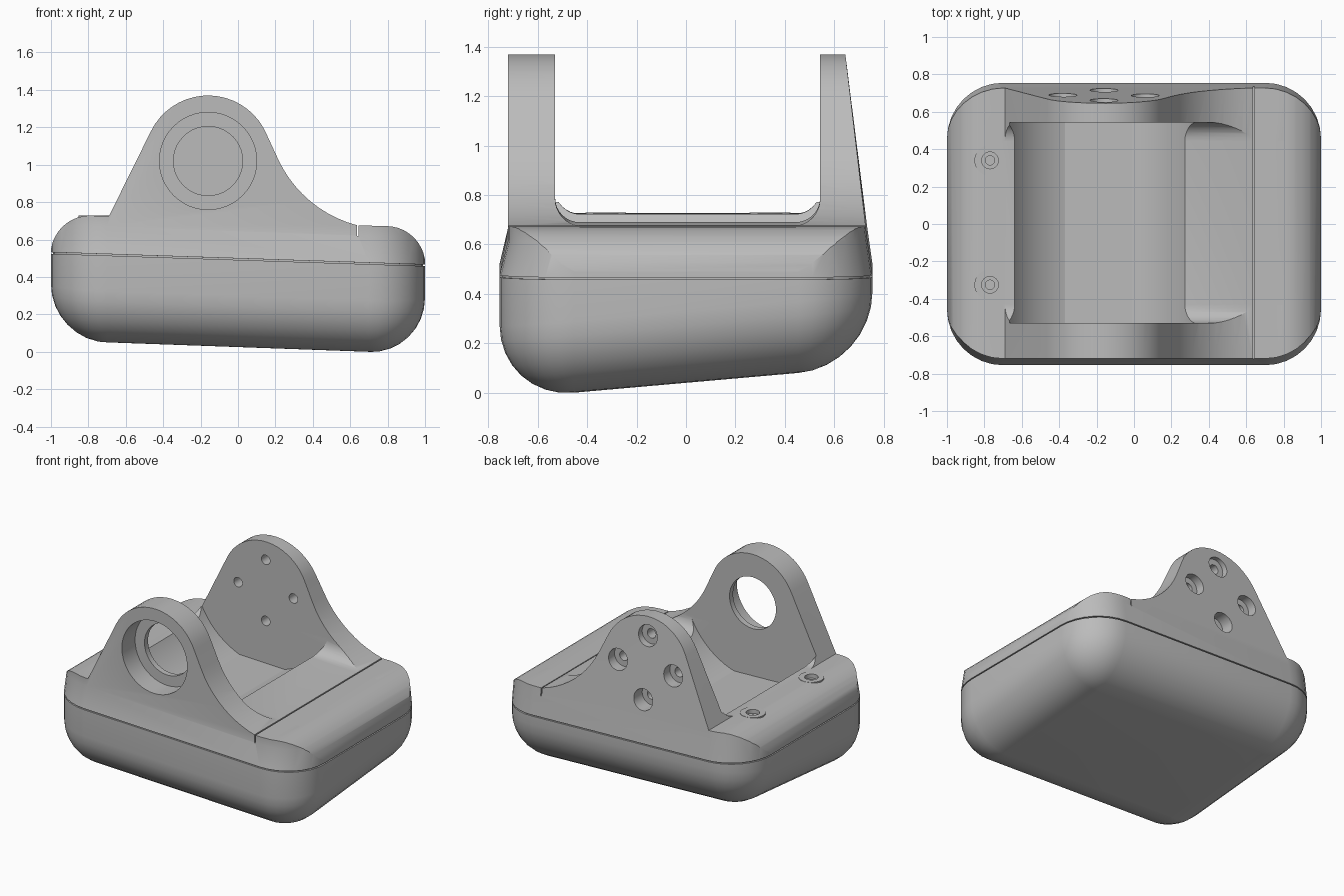
import bpy, bmesh
from math import sin, cos, pi, radians

if "Cube" in bpy.data.objects:
    bpy.data.objects.remove(bpy.data.objects["Cube"])

grey = bpy.data.materials.new("plain_grey")
grey.use_nodes = True
grey.diffuse_color = (0.5, 0.5, 0.5, 1)
grey.node_tree.nodes["Principled BSDF"].inputs["Base Color"].default_value = (0.5, 0.5, 0.5, 1)

AXIS_X, AXIS_Z = -0.16, 1.02    # pivot axis through both ears
TILT = 0.036                    # the deck drops towards +x


def arc(cx, cy, r, a0, a1, n):
    return [(cx + r * cos(radians(a0 + (a1 - a0) * i / n)),
             cy + r * sin(radians(a0 + (a1 - a0) * i / n))) for i in range(n + 1)]


def circle(cx, cy, r, n=40):
    return arc(cx, cy, r, 0, 360, n)[:-1]


def loft(name, rings):
    """Skin closed rings of equal length and cap both ends."""
    bm = bmesh.new()
    rows = [[bm.verts.new(p) for p in ring] for ring in rings]
    n = len(rows[0])
    for low, high in zip(rows, rows[1:]):
        for i in range(n):
            j = (i + 1) % n
            bm.faces.new((low[i], low[j], high[j], high[i]))
    bm.faces.new(rows[0][::-1])
    bm.faces.new(rows[-1])
    bmesh.ops.recalc_face_normals(bm, faces=bm.faces)
    mesh = bpy.data.meshes.new(name)
    bm.to_mesh(mesh)
    bm.free()
    mesh.materials.append(grey)
    obj = bpy.data.objects.new(name, mesh)
    bpy.context.collection.objects.link(obj)
    return obj


def prism(name, pts, axis, a, b):
    place = {"x": lambda p, d: (d, p[0], p[1]),
             "y": lambda p, d: (p[0], d, p[1]),
             "z": lambda p, d: (p[0], p[1], d)}[axis]
    return loft(name, [[place(p, d) for p in pts] for d in (a, b)])


def boolean(obj, cutter, operation="DIFFERENCE"):
    cutter.hide_render = True
    mod = obj.modifiers.new("cut", "BOOLEAN")
    mod.operation, mod.object, mod.solver = operation, cutter, "EXACT"
    bpy.context.view_layer.objects.active = obj
    bpy.ops.object.modifier_apply(modifier=mod.name)
    bpy.data.objects.remove(cutter)


def smooth(obj, angle=30):
    bpy.ops.object.select_all(action="DESELECT")
    obj.select_set(True)
    bpy.context.view_layer.objects.active = obj
    bpy.ops.object.shade_smooth_by_angle(angle=radians(angle))


def ring(hx, y0, y1, r, height):
    """Rounded rectangle in plan, with height given as a function of x and y."""
    pts = []
    for cx, cy, a in ((hx - r, y1 - r, 0), (r - hx, y1 - r, 90),
                      (r - hx, y0 + r, 180), (hx - r, y0 + r, 270)):
        pts += arc(cx, cy, r, a, a + 90, 8)
    return [(x, y, height(x, y)) for x, y in pts]


def seam(offset):
    return lambda x, y: 0.495 - 0.033 * x + offset


# Lower pan: tilted floor with rounded edges, straight walls up to the seam
R, W = 0.3, 0.755
rings = []
for i in range(9):
    t = pi / 2 * i / 8
    inset, lift = R * (1 - sin(t)), R * (1 - cos(t))
    rings.append(ring(1 - inset, inset - W, W - inset, max(R - inset, 0.002),
                      lambda x, y, l=lift: 0.065 - TILT * x + 0.088 * y + l))
rings.append(ring(1, -W, W, R, seam(-0.004)))
smooth(loft("lower_pan", rings))

# Upper housing: tapered walls, trimmed to the deck and ear outline
upper = loft("upper_housing", [
    ring(0.988, 0.012 - W, W - 0.012, R - 0.012, seam(-0.02)),
    ring(0.988, 0.012 - W, W - 0.012, R - 0.012, seam(0.004)),
    ring(1, -W, W, R, seam(0.0041)),
    ring(1, -0.72, 0.734, R, lambda x, y: 0.645 - TILT * x),
    ring(1, -0.72, 0.642, R, lambda x, y: 1.4)])
outline = ([(-1.002, 0.3)]
           + arc(-0.792, 0.518, 0.21, 180, 92, 10)
           + [(-0.69, 0.725)]
           + arc(-0.16, 1.03, 0.34, 154, 22, 18)
           + arc(0.80, 1.30, 0.645, 204.6, 255.6, 10)
           + arc(0.792, 0.462, 0.21, 90, 0, 10)
           + [(1.002, 0.3)])
boolean(upper, prism("outline_trim", outline, "y", -0.9, 0.9), "INTERSECT")

# Gap between the ears, with a fillet where each ear meets the deck
Y0, Y1, F, DECK = -0.53, 0.543, 0.1, 0.70
channel = ([(Y0, 1.6)] + arc(Y0 + F, DECK + F, F, 180, 270, 8)
           + arc(Y1 - F, DECK + F, F, 270, 360, 8) + [(Y1, 1.6)])
gap = prism("ear_gap", channel, "x", -0.95, 0.9)
for v in gap.data.vertices:
    v.co.z -= TILT * v.co.x
boolean(upper, gap)

# Cylindrical clearance sunk in the deck
boolean(upper, prism("clearance", circle(-0.172, AXIS_Z, 0.553, 72), "y", Y0, Y1))

# Front ear: bearing seat and through bore
boolean(upper, prism("bore", circle(AXIS_X, AXIS_Z, 0.185), "y", -0.9, -0.4))
boolean(upper, prism("bearing_seat", circle(AXIS_X, AXIS_Z, 0.26, 48), "y", -0.9, -0.57))

# Back ear: four counterbored screw holes
for k in range(4):
    hx = AXIS_X + 0.22 * cos(k * pi / 2)
    hz = AXIS_Z + 0.22 * sin(k * pi / 2)
    boolean(upper, prism("screw_hole", circle(hx, hz, 0.034, 20), "y", 0.4, 0.9))
    boolean(upper, prism("screw_head", circle(hx, hz, 0.075, 24), "y", 0.62, 0.9))

# Narrow slit across the deck
slit = [(0.635, 0.62), (0.643, 0.62), (0.643, 0.8), (0.635, 0.8)]
boolean(upper, prism("deck_slit", slit, "y", -0.9, 0.9))

# Two screw bosses on the deck
for side, y in (("left", 0.34), ("right", -0.325)):
    boolean(upper, prism("boss_clearance", circle(-0.77, y, 0.06, 24), "z", 0.6, 0.9))
    boss = prism(side + "_screw_boss", circle(-0.77, y, 0.083, 32), "z", 0.58, 0.729)
    boolean(boss, prism("boss_head", circle(-0.77, y, 0.045, 24), "z", 0.70, 0.9))
    boolean(boss, prism("boss_hole", circle(-0.77, y, 0.025, 20), "z", 0.62, 0.9))
    smooth(boss)

smooth(upper)
